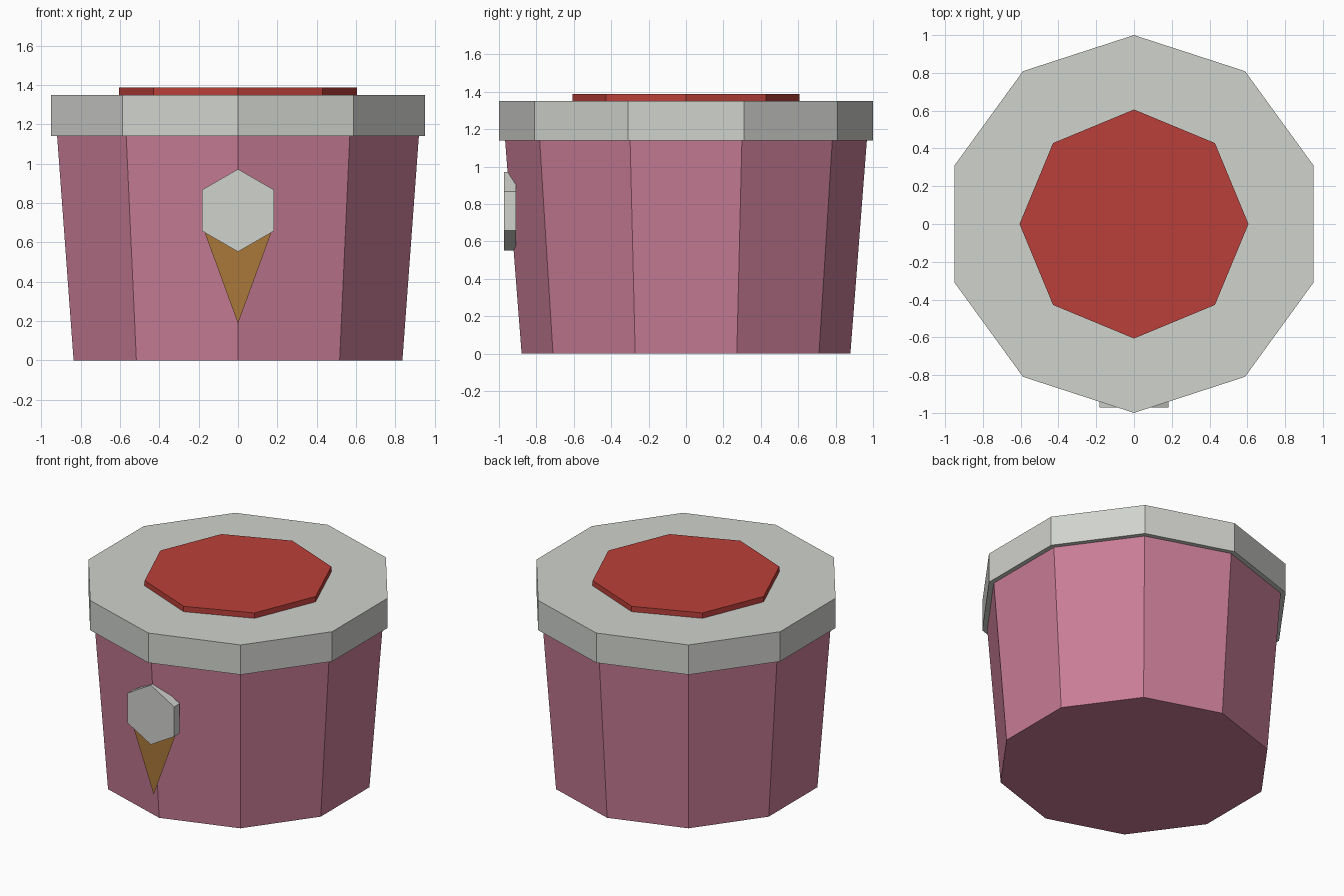
import bpy, bmesh, math

if "Cube" in bpy.data.objects:
    bpy.data.objects.remove(bpy.data.objects["Cube"])


def material(name, rgb):
    m = bpy.data.materials.new(name)
    m.diffuse_color = (*rgb, 1.0)
    m.use_nodes = True
    m.node_tree.nodes["Principled BSDF"].inputs["Base Color"].default_value = m.diffuse_color
    return m


PINK = material("pink", (0.578, 0.202, 0.305))
GREY = material("light grey", (0.631, 0.644, 0.610))
RED = material("red", (0.497, 0.051, 0.041))
BROWN = material("waffle brown", (0.397, 0.188, 0.042))


def finish(name, bm, mat):
    bmesh.ops.recalc_face_normals(bm, faces=bm.faces)
    mesh = bpy.data.meshes.new(name)
    bm.to_mesh(mesh)
    bm.free()
    mesh.materials.append(mat)
    obj = bpy.data.objects.new(name, mesh)
    bpy.context.collection.objects.link(obj)
    return obj


def ring(sides, r, start):
    step = 2 * math.pi / sides
    return [(r * math.cos(start + i * step), r * math.sin(start + i * step))
            for i in range(sides)]


def loft(name, mat, lower, upper):
    """Closed prism or frustum between two matching rings of 3D points."""
    bm = bmesh.new()
    a = [bm.verts.new(p) for p in lower]
    b = [bm.verts.new(p) for p in upper]
    n = len(a)
    bm.faces.new(a)
    bm.faces.new(b)
    for i in range(n):
        j = (i + 1) % n
        bm.faces.new((a[i], a[j], b[j], b[i]))
    return finish(name, bm, mat)


def upright(name, mat, sides, r0, r1, z0, z1, start):
    return loft(name, mat,
                [(x, y, z0) for x, y in ring(sides, r0, start)],
                [(x, y, z1) for x, y in ring(sides, r1, start)])


# Tapered tub, lid and raised lid disc
upright("tub_body", PINK, 10, 0.879, 0.967, 0.0, 1.14, math.pi / 2)
upright("lid", GREY, 10, 1.0, 1.0, 1.14, 1.35, math.pi / 2)
upright("lid_disc", RED, 8, 0.606, 0.606, 1.35, 1.388, 0.0)

# Hexagonal scoop on the front
hexagon = ring(6, 0.21, math.pi / 2)
loft("scoop", GREY,
     [(x, -0.91, z + 0.762) for x, z in hexagon],
     [(x, -0.972, z + 0.762) for x, z in hexagon])

# Flat cone below the scoop
bm = bmesh.new()
bm.faces.new([bm.verts.new(p) for p in
              ((-0.175, -0.94, 0.665), (0.0, -0.94, 0.187), (0.175, -0.94, 0.665))])
cone = finish("cone", bm, BROWN)
if cone.data.polygons[0].normal.y > 0:
    cone.data.flip_normals()
